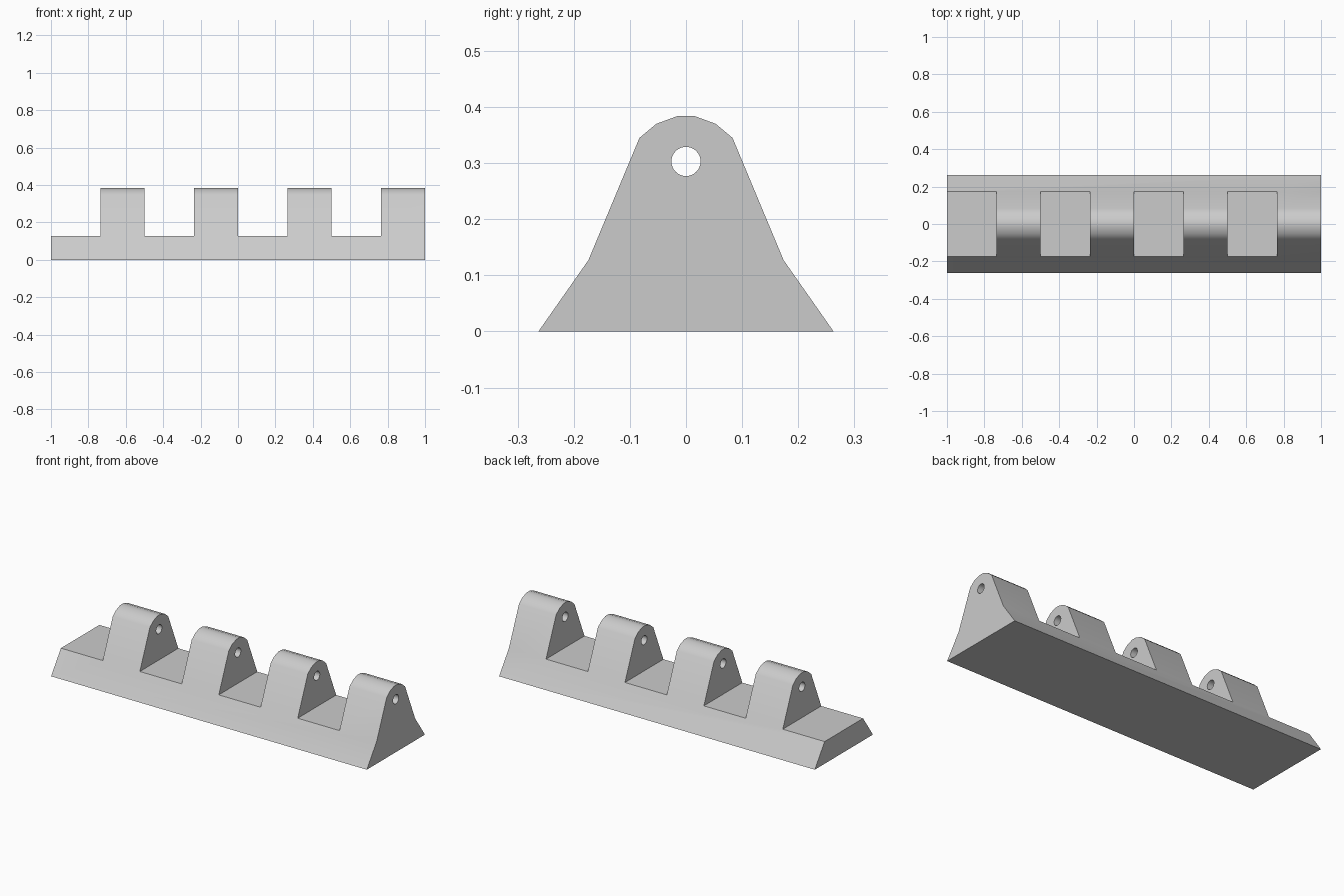
import bpy, bmesh, math
from mathutils import Matrix

cube = bpy.data.objects.get("Cube")
if cube:
    bpy.data.objects.remove(cube, do_unlink=True)

BASE_TOP = 0.127
PITCH, TOOTH = 0.5, 0.235
HOLE_Z, HOLE_R = 0.303, 0.026

grey = bpy.data.materials.new("light grey")
grey.use_nodes = True
colour = (0.6, 0.6, 0.6, 1)
grey.diffuse_color = colour
grey.node_tree.nodes["Principled BSDF"].inputs["Base Color"].default_value = colour


def add_object(name, bm):
    bmesh.ops.recalc_face_normals(bm, faces=bm.faces)
    mesh = bpy.data.meshes.new(name)
    bm.to_mesh(mesh)
    bm.free()
    mesh.materials.append(grey)
    obj = bpy.data.objects.new(name, mesh)
    bpy.context.collection.objects.link(obj)
    return obj


# Hinge body: mirrored profile extruded along x
half = [(0.263, 0), (0.174, BASE_TOP), (0.083, 0.345), (0.053, 0.37), (0.015, 0.384)]
profile = half + [(-y, z) for y, z in reversed(half)]
bm = bmesh.new()
end = bm.faces.new([bm.verts.new((-1, y, z)) for y, z in profile])
side = bmesh.ops.extrude_face_region(bm, geom=[end], use_keep_orig=True)
bmesh.ops.translate(bm, vec=(2, 0, 0),
                    verts=[v for v in side["geom"] if isinstance(v, bmesh.types.BMVert)])
body = add_object("hinge_body", bm)

# Gap cutter: one box before each knuckle
bm = bmesh.new()
for i in range(4):
    x1 = -1 + PITCH * (i + 1) - TOOTH
    x0 = -1.2 if i == 0 else -1 + PITCH * i
    box = Matrix.Translation(((x0 + x1) / 2, 0, BASE_TOP + 0.25)) @ Matrix.Diagonal((x1 - x0, 1, 0.5, 1))
    bmesh.ops.create_cube(bm, size=1, matrix=box)
gaps = add_object("gap_cutter", bm)

# Pin hole cutter: a long rod through all knuckles
bm = bmesh.new()
bmesh.ops.create_cone(bm, cap_ends=True, segments=32, radius1=HOLE_R, radius2=HOLE_R, depth=2.6,
                      matrix=Matrix.Translation((0, 0, HOLE_Z)) @ Matrix.Rotation(math.pi / 2, 4, 'Y'))
hole = add_object("pin_hole_cutter", bm)

# Cut the body, then drop the cutters
bpy.ops.object.select_all(action='DESELECT')
bpy.context.view_layer.objects.active = body
body.select_set(True)
for cutter in (gaps, hole):
    cutter.hide_render = True
    mod = body.modifiers.new(cutter.name, 'BOOLEAN')
    mod.operation, mod.solver, mod.object = 'DIFFERENCE', 'EXACT', cutter
    bpy.ops.object.modifier_apply(modifier=mod.name)
    bpy.data.objects.remove(cutter, do_unlink=True)

# Smooth the rounded crown and pin holes
bpy.ops.object.shade_smooth_by_angle(angle=math.radians(32))
